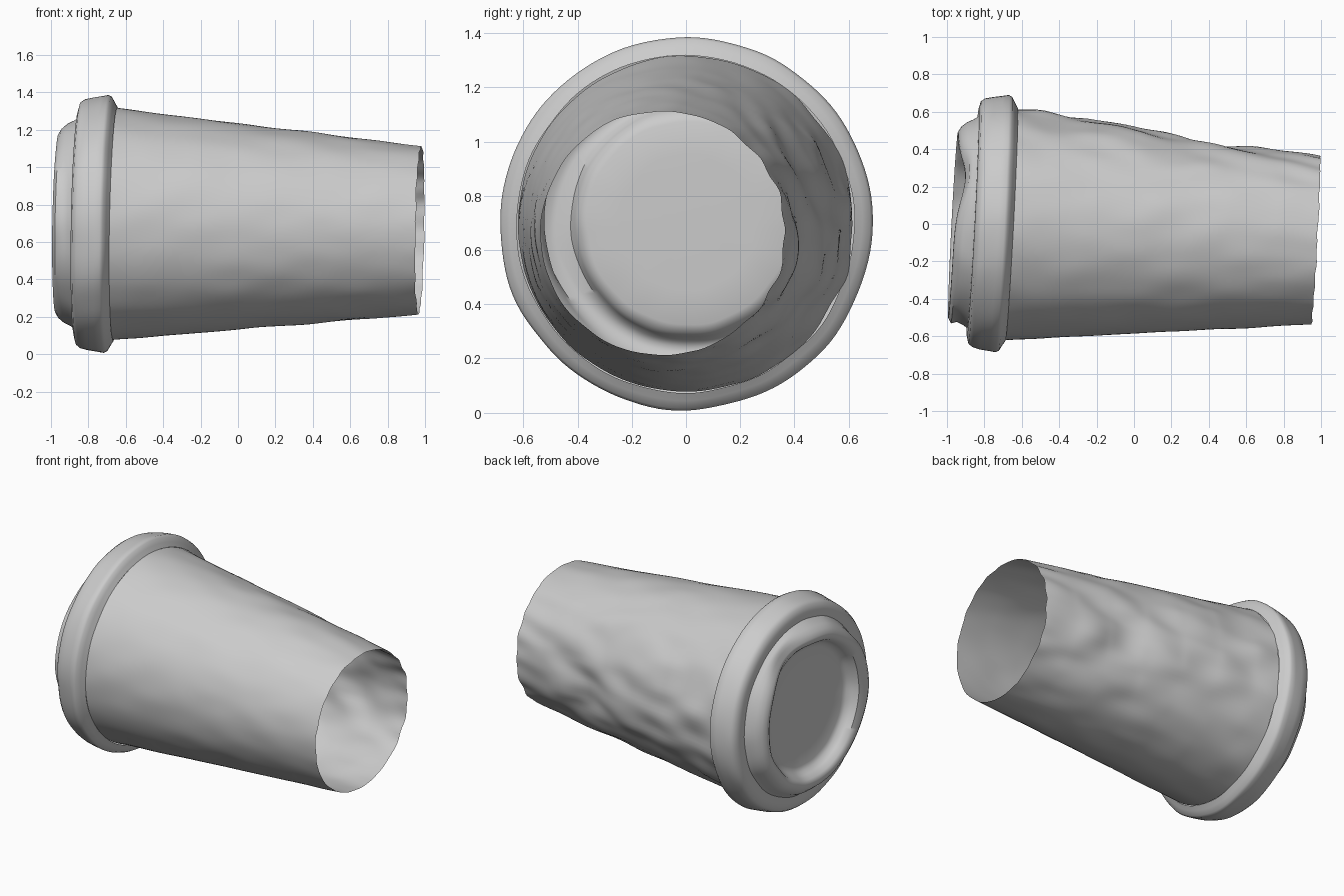
import bpy, bmesh
from math import sin, cos, pi, exp, atan2
from mathutils import Vector, noise

if "Cube" in bpy.data.objects:
    bpy.data.objects.remove(bpy.data.objects["Cube"])

SEG = 128


def gauss(d, w):
    return exp(-(d / w) ** 2)


def angle_gap(a, b):
    return (a - b + pi) % (2 * pi) - pi


def place(x, r, a):
    """Point at axial position x, radius r, angle a, on the slightly tilted cup axis."""
    y, z = r * cos(a), r * sin(a)
    return (x + 0.052 * y + 0.018 * z,
            -0.036 - 0.052 * x + y,
            0.682 - 0.020 * x + z)


def loft(name, profile, deform, cap=False):
    """Revolve (x, radius) points round the cup axis with a small deformation."""
    bm = bmesh.new()
    rings = []
    for x, r in profile:
        ring = []
        for i in range(SEG):
            a = 2 * pi * i / SEG
            ring.append(bm.verts.new(place(*deform(x, r, a), a)))
        rings.append(ring)
    for p, q in zip(rings, rings[1:]):
        for i in range(SEG):
            j = (i + 1) % SEG
            bm.faces.new((p[i], p[j], q[j], q[i]))
    if cap:
        centre = bm.verts.new(place(profile[-1][0] + 0.005, 0, 0))
        for i in range(SEG):
            bm.faces.new((rings[-1][i], rings[-1][(i + 1) % SEG], centre))
    bmesh.ops.recalc_face_normals(bm, faces=bm.faces)
    # The lid's or wall's outside must point away from the axis
    bm.faces.ensure_lookup_table()
    f = bm.faces[0]
    c = f.calc_center_median() - Vector((0, -0.02, 0.69))
    if f.normal.y * c.y + f.normal.z * c.z < 0:
        bmesh.ops.reverse_faces(bm, faces=bm.faces)
    mesh = bpy.data.meshes.new(name)
    bm.to_mesh(mesh)
    bm.free()
    ob = bpy.data.objects.new(name, mesh)
    bpy.context.collection.objects.link(ob)
    bpy.ops.object.select_all(action='DESELECT')
    ob.select_set(True)
    bpy.context.view_layer.objects.active = ob
    bpy.ops.object.shade_smooth_by_angle(angle=pi / 4)
    return ob


# Tapered paper wall: smooth at the front, crumpled at the back (+y)
def crumple(x, r, a):
    back = gauss(angle_gap(a, 0), 0.9)
    n = noise.noise(Vector((x * 4, cos(a) * 4, sin(a) * 4)))
    r += 0.005 * n + 0.022 * back * n
    r -= 0.030 * gauss(x - 0.42, 0.22) * gauss(angle_gap(a, 0), 0.45)
    if x > 0.9:  # slightly ragged open end
        x += 0.008 * (x - 0.9) / 0.07 * noise.noise(Vector((5 * cos(a), 5 * sin(a), 7)))
    return x, r


ROWS = 80
wall = [(-0.66 + 1.632 * k / ROWS, 0.62 - 0.170 * k / ROWS) for k in range(ROWS + 1)]
loft("cup_wall", wall, crumple)


# Lid: gripping rim, stepped collar, raised lip and recessed disc
def dent_lid(x, r, a):
    top = min(1, max(0, (-x - 0.90) / 0.05))
    sip = gauss(angle_gap(a, 1.05), 0.38)
    x += 0.045 * top * sip
    if x < -0.94 and r > 0.45:
        r += 0.035 * gauss(angle_gap(a, pi), 0.7)
    r += 0.008 * noise.noise(Vector((x * 8, 3 * cos(a), 3 * sin(a))))
    return x, r


lid = [(-0.655, 0.622), (-0.672, 0.650), (-0.688, 0.678), (-0.705, 0.687),
       (-0.74, 0.682), (-0.79, 0.674), (-0.83, 0.664), (-0.852, 0.648),
       (-0.862, 0.610), (-0.862, 0.566), (-0.885, 0.550), (-0.92, 0.535),
       (-0.95, 0.510), (-0.966, 0.482), (-0.967, 0.460), (-0.955, 0.440),
       (-0.92, 0.422), (-0.89, 0.405), (-0.878, 0.375), (-0.875, 0.25)]
loft("lid", lid, dent_lid, cap=True)
